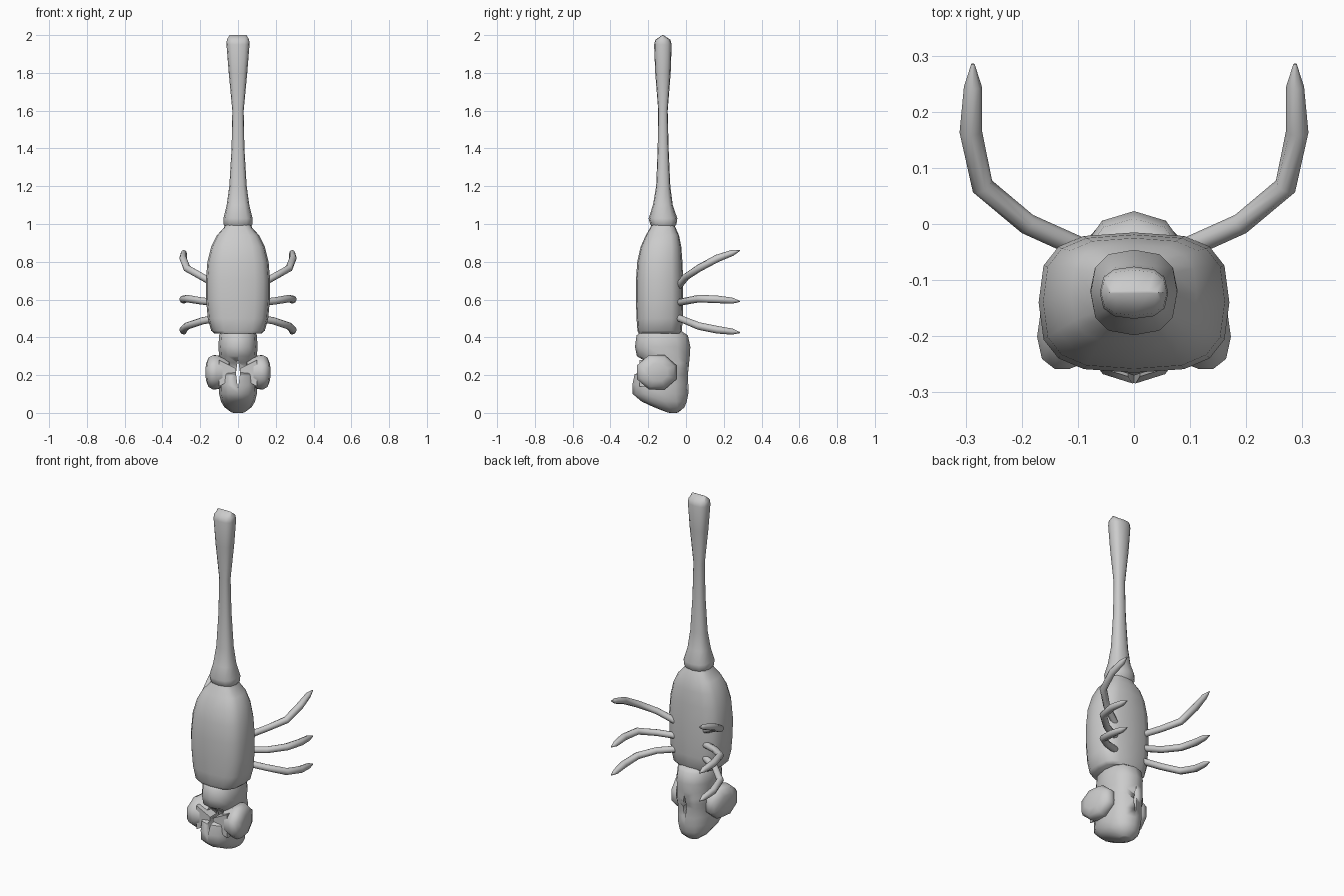
import bpy, bmesh, math
from mathutils import Vector, Matrix

if "Cube" in bpy.data.objects:
    bpy.data.objects.remove(bpy.data.objects["Cube"])


def finish(name, bm, angle=50):
    bmesh.ops.recalc_face_normals(bm, faces=bm.faces)
    me = bpy.data.meshes.new(name)
    bm.to_mesh(me)
    bm.free()
    ob = bpy.data.objects.new(name, me)
    bpy.context.collection.objects.link(ob)
    bpy.ops.object.select_all(action='DESELECT')
    bpy.context.view_layer.objects.active = ob
    ob.select_set(True)
    bpy.ops.object.shade_smooth_by_angle(angle=math.radians(angle))
    return ob


def skin(bm, rings):
    """Bridge successive rings of points and cap both ends."""
    loops = [[bm.verts.new(p) for p in r] for r in rings]
    n = len(loops[0])
    for a, b in zip(loops, loops[1:]):
        for i in range(n):
            j = (i + 1) % n
            bm.faces.new((a[i], a[j], b[j], b[i]))
    bm.faces.new(loops[0])
    bm.faces.new(loops[-1])


def body(name, sections, n, power):
    """Loft superellipse sections given as (z, half width, front y, back y)."""
    def se(v):
        return math.copysign(abs(v) ** (2 / power), v)
    rings = []
    for z, hx, y0, y1 in sections:
        rings.append([(hx * se(math.cos(t)), (y0 + y1) / 2 + (y1 - y0) / 2 * se(math.sin(t)), z)
                      for t in (2 * math.pi * i / n for i in range(n))])
    bm = bmesh.new()
    skin(bm, rings)
    return finish(name, bm)


# Long tail with a flared tip ending in a ridge
body("tail", [(0.97, .055, -.17, -.07), (1.0, .078, -.19, -.05), (1.03, .077, -.198, -.046),
              (1.1, .06, -.175, -.07), (1.2, .046, -.158, -.083), (1.4, .034, -.15, -.092),
              (1.6, .03, -.147, -.097), (1.8, .049, -.163, -.081), (1.95, .061, -.169, -.076),
              (1.975, .059, -.163, -.082), (2.0, .045, -.125, -.119)], 12, 2.6)

# Barrel-shaped thorax
body("thorax", [(0.42, .125, -.25, -.03), (0.435, .142, -.257, -.022), (0.5, .16, -.262, -.017),
                (0.6, .169, -.265, -.015), (0.7, .17, -.265, -.015), (0.8, .162, -.258, -.019),
                (0.88, .142, -.24, -.025), (0.94, .112, -.213, -.037), (0.98, .075, -.19, -.055),
                (1.0, .068, -.18, -.065)], 16, 3)

# Head: neck, recess between the eyes, snout
head = body("head", [(0.43, .09, -.24, -.02), (0.41, .1, -.262, .01), (0.35, .104, -.27, .023),
                     (0.3, .1, -.26, .02), (0.265, .1, -.2, .017), (0.235, .1, -.19, .015),
                     (0.205, .1, -.275, .013), (0.15, .102, -.285, .013), (0.1, .1, -.282, .012),
                     (0.06, .09, -.235, .004), (0.03, .072, -.17, -.008), (0.003, .035, -.1, -.04),
                     (0.0, .025, -.085, -.05)], 12, 2.3)

# Narrow slit running through the head
bm = bmesh.new()
skin(bm, [[(0, y, .125), (.011, y, .21), (0, y, .285), (-.011, y, .21)] for y in (-.4, .2)])
cutter = finish("slit_cutter", bm)
cutter.hide_render = True
cutter.hide_viewport = True
cut = head.modifiers.new("slit", 'BOOLEAN')
cut.operation = 'DIFFERENCE'
cut.object = cutter

# Eyes (lens shaped), cheeks and legs on both sides
LEG_XY = [(.09, -.045), (.19, 0), (.27, .067), (.291, .165), (.287, .245), (.287, .285)]
LEG_Z = {"top_leg": (.665, .72, .765, .818, .847, .86),
         "middle_leg": (.583, .592, .605, .601, .594, .59),
         "bottom_leg": (.505, .487, .46, .44, .43, .425)}
for side, s in (("right", 1), ("left", -1)):
    bm = bmesh.new()
    turn = Matrix.Rotation(math.radians(8), 3, 'Z')
    rings = []
    for x, r in ((-.07, .65), (-.01, .97), (.015, 1), (.04, .86), (.054, .5)):
        ring = []
        for i in range(8):
            t = math.radians(22.5 + 45 * i)
            p = turn @ Vector((x, .113 * r * math.cos(t), .098 * r * math.sin(t)))
            ring.append((s * (p.x + .112), p.y - .157, p.z + .215))
        rings.append(ring)
    skin(bm, rings)
    finish(side + "_eye", bm)

    # Cheek flap leaning from the eye to the middle of the face
    bm = bmesh.new()
    skin(bm, [[(s * .1, y, .28), (s * .01, y, .235), (s * .01, y, .19), (s * .1, y, .14)]
              for y in (-.245, -.17)])
    finish(side + "_cheek", bm)

    for leg, zs in LEG_Z.items():
        pts = [Vector((s * x, y, z)) for (x, y), z in zip(LEG_XY, zs)]
        rings = []
        for i, p in enumerate(pts):
            d = (pts[min(i + 1, 5)] - pts[max(i - 1, 0)]).normalized()
            u = d.cross(Vector((0, 0, 1))).normalized()
            v = d.cross(u)
            r = (.019, .019, .02, .02, .016, .003)[i]
            rings.append([p + r * (u * math.cos(a) + v * math.sin(a))
                          for a in (math.tau * k / 8 for k in range(8))])
        bm = bmesh.new()
        skin(bm, rings)
        finish(side + "_" + leg, bm)
